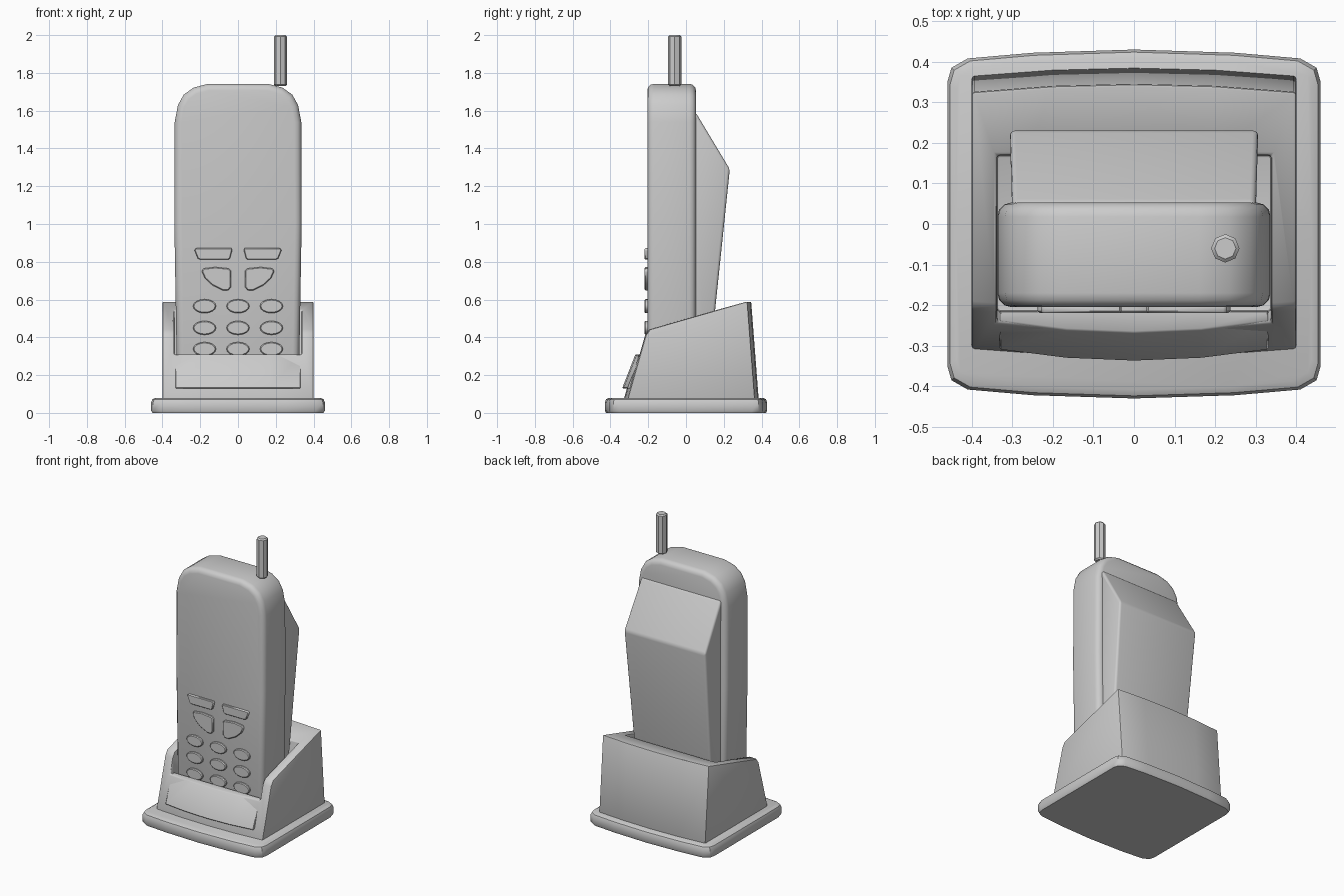
import bpy, bmesh, math

if "Cube" in bpy.data.objects:
    bpy.data.objects.remove(bpy.data.objects["Cube"])


def finish(ob, bevel=0.0, segments=2, limit=50, cutter=None):
    """Apply optional cut and edge rounding, then smooth by angle."""
    bpy.ops.object.select_all(action='DESELECT')
    bpy.context.view_layer.objects.active = ob
    ob.select_set(True)
    if cutter:
        m = ob.modifiers.new("cut", 'BOOLEAN')
        m.operation, m.solver, m.object = 'DIFFERENCE', 'EXACT', cutter
        bpy.ops.object.modifier_apply(modifier=m.name)
    if bevel:
        m = ob.modifiers.new("bevel", 'BEVEL')
        m.width, m.segments = bevel, segments
        m.limit_method, m.angle_limit = 'ANGLE', math.radians(limit)
        bpy.ops.object.modifier_apply(modifier=m.name)
    bpy.ops.object.shade_smooth_by_angle(angle=math.radians(38))


def loft(name, rings):
    """Skin a closed solid through rings of equal point count."""
    bm = bmesh.new()
    rows = [[bm.verts.new(p) for p in r] for r in rings]
    n = len(rows[0])
    for a, b in zip(rows, rows[1:]):
        for i in range(n):
            j = (i + 1) % n
            bm.faces.new((a[i], a[j], b[j], b[i]))
    bm.faces.new(rows[0])
    bm.faces.new(rows[-1])
    bmesh.ops.recalc_face_normals(bm, faces=bm.faces)
    me = bpy.data.meshes.new(name)
    bm.to_mesh(me)
    bm.free()
    ob = bpy.data.objects.new(name, me)
    bpy.context.collection.objects.link(ob)
    return ob


def slab(name, outline, y0, y1, bevel, segments=2):
    """Front-view (x, z) outline extruded along y."""
    ob = loft(name, [[(x, y, z) for x, z in outline] for y in (y0, y1)])
    finish(ob, bevel, segments)
    return ob


def bowed(name, profile, half, bow):
    """Side profile (y, z, bow direction) swept across x with a bulge."""
    rings = []
    for t in (-1, -0.5, 0, 0.5, 1):
        b = bow * (1 - t * t)
        rings.append([(half * t, y + s * b, z) for y, z, s in profile])
    return loft(name, rings)


# base plate with bowed front and back and rounded rim
quarter = [(0.46, 0.0), (0.46, 0.35), (0.45, 0.385), (0.41, 0.408), (0.25, 0.422)]
outline = (quarter + [(0, 0.43)] + [(-x, y) for x, y in quarter[::-1]]
           + [(-x, -y) for x, y in quarter[1:]] + [(0, -0.43)]
           + [(x, -y) for x, y in quarter[:0:-1]])
base = loft("base_plate", [[(x * s, y * s, z) for x, y in outline]
            for z, s in ((0, 0.985), (0.012, 1), (0.055, 1), (0.072, 0.985), (0.08, 0.95))])
finish(base)

# cradle with pocket and open front
cradle = bowed("cradle", [(-0.31, 0.07, -1), (-0.213, 0.41, -1), (-0.19, 0.442, -1),
                          (0.325, 0.59, 1), (0.365, 0.07, 1)], 0.40, 0.02)
pocket = [(-0.6, 0.308), (-0.6, 1.0), (0.17, 1.0), (0.17, 0.12), (-0.215, 0.12), (-0.215, 0.308)]
cutter = loft("pocket_cutter", [[(x, y, z) for y, z in pocket] for x in (-0.338, 0.338)])
cutter.hide_render = True
finish(cradle, 0.008, 2, 40, cutter)
bpy.data.objects.remove(cutter)

# raised panel on the cradle front
panel = bowed("cradle_front_panel", [(-0.31, 0.13, -1), (-0.24, 0.31, -1),
                                     (-0.213, 0.31, 0), (-0.27, 0.13, 0)], 0.332, 0.028)
finish(panel, 0.004, 1)

# handset body
half = [(0.322, 0.125), (0.337, 1.0), (0.335, 1.54), (0.318, 1.63),
        (0.287, 1.685), (0.235, 1.722), (0.16, 1.742)]
slab("handset_body", half + [(-x, z) for x, z in half[::-1]], -0.205, 0.053, 0.035, 3)

# battery hump on the back
pack = []
for x_side in (-1, 1):
    pack.append([(x_side * w, y, z) for w, y, z in
                 ((0.3, 0.03, 0.15), (0.3, 0.03, 1.60), (0.3, 0.055, 1.585),
                  (0.307, 0.232, 1.29), (0.28, 0.113, 0.15))])
finish(loft("battery_pack", pack), 0.03, 3, 25)

# antenna
bpy.ops.mesh.primitive_cylinder_add(vertices=8, radius=0.035, depth=0.27,
                                    location=(0.225, -0.06, 1.865))
antenna = bpy.context.object
antenna.name = "antenna"
finish(antenna, 0.008, 1, 60)

# oval number keys
for r, z in enumerate((0.565, 0.45, 0.338)):
    for c, x in enumerate((-0.177, 0, 0.177)):
        oval = [(x + 0.061 * math.cos(a), z + 0.037 * math.sin(a))
                for a in (k * math.tau / 16 for k in range(16))]
        slab(f"number_key_{r}_{c}", oval, -0.219, -0.195, 0.005, 1)

# mirrored function keys
bar = [(0.03, 0.865), (0.036, 0.872), (0.224, 0.872), (0.231, 0.862),
       (0.213, 0.818), (0.2, 0.811), (0.052, 0.811), (0.042, 0.818)]
wedge = [(0.036, 0.752), (0.05, 0.765), (0.12, 0.772), (0.182, 0.765), (0.192, 0.75),
         (0.175, 0.712), (0.135, 0.675), (0.08, 0.648), (0.052, 0.648), (0.038, 0.665)]
for side, s in (("left", -1), ("right", 1)):
    slab(f"bar_key_{side}", [(s * x, z) for x, z in bar], -0.219, -0.195, 0.004, 1)
    slab(f"wedge_key_{side}", [(s * x, z) for x, z in wedge], -0.219, -0.195, 0.005, 1)
